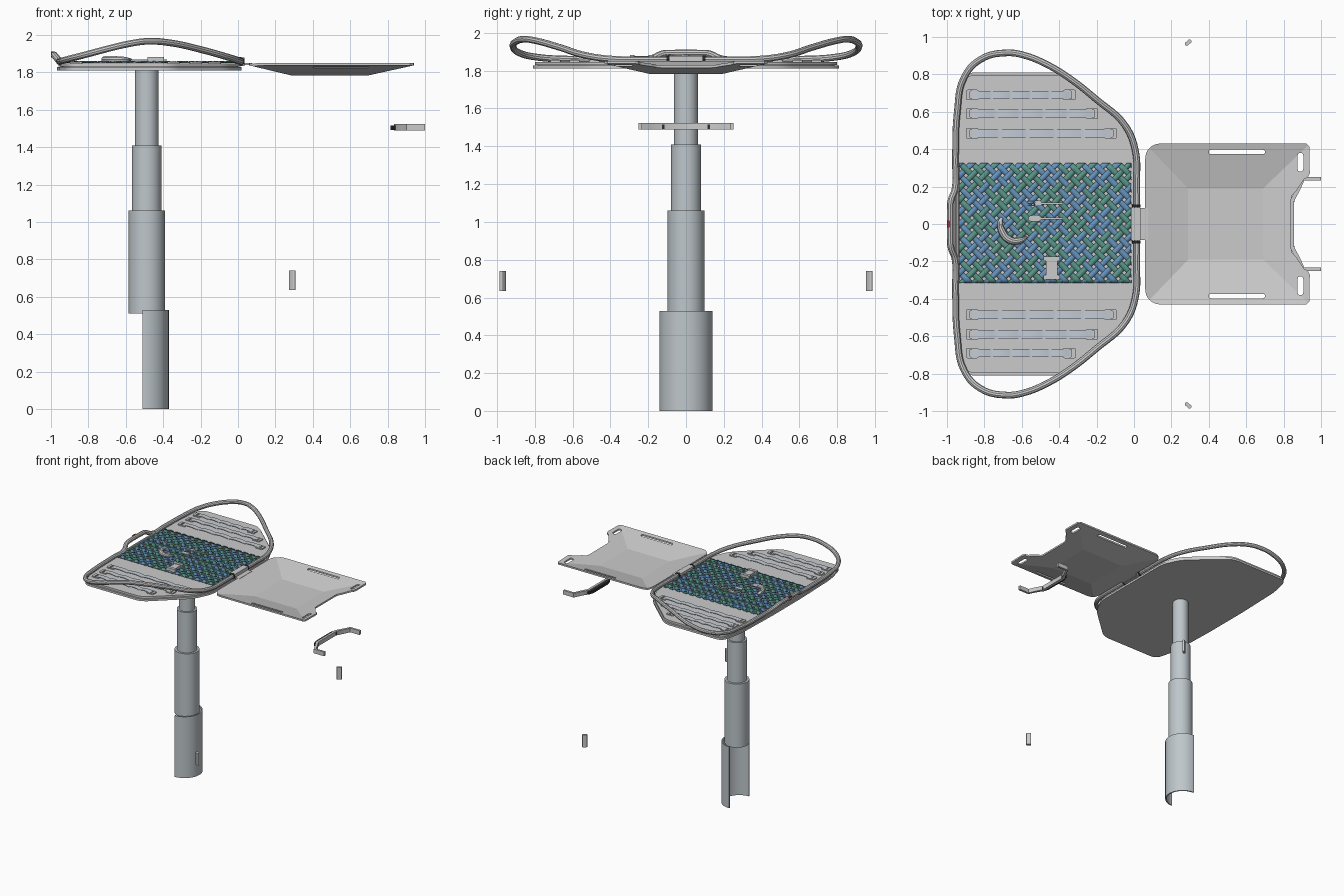
import bpy, bmesh, math
from mathutils import Vector

if "Cube" in bpy.data.objects:
    bpy.data.objects.remove(bpy.data.objects["Cube"])


def mat(name, col):
    m = bpy.data.materials.new(name)
    m.diffuse_color = (*col, 1)
    m.use_nodes = True
    m.node_tree.nodes["Principled BSDF"].inputs["Base Color"].default_value = m.diffuse_color
    return m


BLUE = mat("blue", (0.13, 0.29, 0.50))
GREEN = mat("green", (0.10, 0.30, 0.25))
BLACK = mat("black", (0.03, 0.03, 0.03))
RED = mat("red", (0.40, 0.02, 0.04))
STRAP = mat("strap", (0.55, 0.60, 0.66))
STEEL = mat("steel", (0.52, 0.57, 0.60))


def finish(name, bm, m=None, smooth=True):
    bmesh.ops.recalc_face_normals(bm, faces=bm.faces)
    me = bpy.data.meshes.new(name)
    bm.to_mesh(me)
    bm.free()
    ob = bpy.data.objects.new(name, me)
    bpy.context.collection.objects.link(ob)
    if m:
        me.materials.append(m)
    if smooth:
        bpy.ops.object.select_all(action='DESELECT')
        bpy.context.view_layer.objects.active = ob
        ob.select_set(True)
        bpy.ops.object.shade_smooth_by_angle(angle=math.radians(35))
    return ob


def rounded(pts, r, n=6):
    """Round each corner of a closed 2D outline."""
    out = []
    for i, p in enumerate(pts):
        p, a, b = Vector(p), Vector(pts[i - 1]), Vector(pts[(i + 1) % len(pts)])
        s = p + (a - p).normalized() * min(r, (a - p).length * .49)
        e = p + (b - p).normalized() * min(r, (b - p).length * .49)
        out += [s * (1 - t) ** 2 + p * 2 * t * (1 - t) + e * t * t for t in [k / n for k in range(n + 1)]]
    return out


def rect(x0, x1, y0, y1):
    return [(x0, y0), (x1, y0), (x1, y1), (x0, y1)]


def mirrored(half):
    return half + [(p[0], -p[1], *p[2:]) for p in reversed(half) if abs(p[1]) > 1e-6]


def plate_bm(loops, z0, z1):
    """Flat plate from an outline followed by its holes."""
    bm = bmesh.new()
    edges = []
    for lp in loops:
        vs = [bm.verts.new((p[0], p[1], z0)) for p in lp]
        edges += [bm.edges.new((vs[i - 1], vs[i])) for i in range(len(vs))]
    bmesh.ops.triangle_fill(bm, edges=edges, use_beauty=True)
    ext = bmesh.ops.extrude_face_region(bm, geom=bm.faces[:], use_keep_orig=True)
    bmesh.ops.translate(bm, vec=(0, 0, z1 - z0), verts=[v for v in ext['geom'] if isinstance(v, bmesh.types.BMVert)])
    return bm


def plate(name, loops, z0, z1, m=None):
    return finish(name, plate_bm(loops, z0, z1), m)


def tube(name, pts, r, cyclic=False, m=None, radii=None, auto=True):
    cu = bpy.data.curves.new(name, 'CURVE')
    cu.dimensions, cu.bevel_depth, cu.bevel_resolution, cu.use_fill_caps = '3D', r, 3, True
    cu.resolution_u = 6
    sp = cu.splines.new('BEZIER')
    sp.bezier_points.add(len(pts) - 1)
    for i, (b, p) in enumerate(zip(sp.bezier_points, pts)):
        b.co = p
        b.handle_left_type = b.handle_right_type = 'AUTO' if auto else 'VECTOR'
        b.radius = radii[i] if radii else 1
    sp.use_cyclic_u = cyclic
    tmp = bpy.data.objects.new(name + "_path", cu)
    bpy.context.collection.objects.link(tmp)
    bm = bmesh.new()
    bm.from_mesh(tmp.evaluated_get(bpy.context.evaluated_depsgraph_get()).to_mesh())
    bpy.data.objects.remove(tmp)
    return finish(name, bm, m)


# telescoping column
def circle(cx, r, a0=0, a1=360, n=48):
    return [(cx + r * math.cos(math.radians(a0 + (a1 - a0) * i / n)),
             r * math.sin(math.radians(a0 + (a1 - a0) * i / n))) for i in range(n + (a1 - a0 < 360))]


for name, r, z0, z1 in (("upper", .063, 1.4, 1.815), ("middle", .079, 1.05, 1.41), ("lower", .097, .51, 1.06)):
    plate("column_" + name, [circle(-.488, r)], z0, z1, STEEL)
plate("half_shell_base", [circle(-.51, .14, -90, 90) + circle(-.51, .13, -90, 90)[::-1]], 0, .53, STEEL)

# table board, two layers
half = [(.02, .38), (-.05, .53), (-.36, .81), (-.91, .81), (-.955, .62), (-.968, .2)]
board = rounded(mirrored(half), .06)
plate("board_lower", [board], 1.811, 1.828)
plate("board_upper", [[((p.x + .475) * .985 - .475, p.y * .985) for p in board]], 1.83, 1.846)
plate("board_core", [[((p.x + .475) * .96 - .475, p.y * .97) for p in board]], 1.826, 1.832)

# raised rim tube, bowed up at both ends and bent into a handle on the left
rim = [(.014, 0, 1.858), (.014, .2, 1.858), (.006, .4, 1.862), (-.05, .53, 1.88), (-.2, .665, 1.922),
       (-.36, .79, 1.957), (-.48, .86, 1.966), (-.58, .9, 1.953), (-.68, .915, 1.93), (-.82, .88, 1.893),
       (-.91, .78, 1.87), (-.945, .6, 1.86), (-.955, .35, 1.858), (-.957, .19, 1.862), (-.98, .12, 1.89), (-.982, .08, 1.892)]
tube("rim_tube", mirrored(rim), .018, True)
tube("rim_left_bar", [(-.945, .3, 1.855), (-.945, -.3, 1.855)], .011, auto=False)
plate("red_button", [rounded(rect(-1, -.985, -.02, .02), .004)], 1.88, 1.911, RED)

# woven cloth: two diagonal families of ribbons passing over and under
P, W, N, C = .046, .0145, 13, Vector((-.475, 0, 1.856))
for colour, (cname, cm) in enumerate((("blue", BLUE), ("green", GREEN))):
    bm = bmesh.new()
    for d in (1, -1):
        along, across = Vector((1, d, 0)).normalized(), Vector((1, -d, 0)).normalized()
        for k in range(-N, N + 1):
            if (k // 2) % 2 != colour:
                continue
            prev = None
            for j in range(-N, N + 1):
                c = C + along * j * P + across * k * P + Vector((0, 0, .004 * d * (-1) ** (j + k)))
                cur = [bm.verts.new(c - across * W), bm.verts.new(c + across * W)]
                if prev:
                    bm.faces.new((prev[0], prev[1], cur[1], cur[0]))
                prev = cur
    for co, no in (((-.935, 0, 0), (-1, 0, 0)), ((-.015, 0, 0), (1, 0, 0)), ((0, .325, 0), (0, 1, 0)), ((0, -.315, 0), (0, -1, 0))):
        bmesh.ops.bisect_plane(bm, geom=bm.verts[:] + bm.edges[:] + bm.faces[:], plane_co=co, plane_no=no, clear_outer=True)
    ob = finish("woven_cloth_" + cname, bm, cm)
    s = ob.modifiers.new("thickness", 'SOLIDIFY')
    s.thickness = .003

# elastic straps with end buckles
for s in (1, -1):
    for y, x1 in ((.69, -.32), (.59, -.20), (.485, -.10)):
        y *= s
        for x in (-.865, x1 - .025):
            plate("strap_buckle", [rounded(rect(x - .033, x + .033, y - .028, y + .028), .008, 3),
                                   rounded(rect(x - .012, x + .012, y - .02, y + .02), .005, 3)], 1.845, 1.855)
        bm = bmesh.new()
        x0, L, n = -.865, x1 + .84, 48
        rows = []
        for i in range(n + 1):
            z = 1.8495 + .007 * abs(math.sin(math.pi * 5 * i / n))
            rows.append([bm.verts.new((x0 + L * i / n, y + o, z + h)) for o, h in ((-.022, 0), (.022, 0), (.022, .003), (-.022, .003))])
        for a, b in zip(rows, rows[1:]):
            for q in range(4):
                bm.faces.new((a[q], a[(q + 1) % 4], b[(q + 1) % 4], b[q]))
        bm.faces.new(rows[0])
        bm.faces.new(rows[-1])
        finish("elastic_strap", bm, STRAP)

# things lying on the cloth
tube("banana", [(-.705, .035, 1.868), (-.715, .01, 1.868), (-.705, -.04, 1.868), (-.665, -.085, 1.868), (-.61, -.09, 1.868),
                (-.57, -.068, 1.868)], .02, radii=[.3, .7, 1, 1, .8, .3])
plate("jar_body", [rounded(rect(-.47, -.41, -.285, -.18), .01)], 1.855, 1.877)
for y in (-.285, -.185):
    plate("jar_cap", [rounded(rect(-.485, -.395, y - .012, y + .012), .006)], 1.854, 1.882)
for name, y in (("fork", .11), ("spoon", .03)):
    plate(name + "_handle", [rounded(rect(-.5, -.38, y - .006, y + .006), .005)], 1.862, 1.868)
plate("spoon_bowl", [rounded(rect(-.565, -.495, .013, .047), .025)], 1.862, 1.869)
plate("fork_head", [rounded(rect(-.53, -.495, .095, .125), .01)], 1.862, 1.868)
for y in (.098, .11, .122):
    plate("fork_tine", [rect(-.57, -.525, y - .003, y + .003)], 1.862, 1.868)

# hinge between table and tray
plate("hinge_block", [rounded(rect(-.015, .035, -.09, .09), .01)], 1.835, 1.878)
plate("hinge_plate", [rect(.03, .075, -.085, .085)], 1.838, 1.85)
for y in (-.095, .095):
    tube("hinge_clamp", [(.012, y - .008, 1.858), (.012, y + .008, 1.858)], .024, m=BLACK, auto=False)

# folding tray with sunken centre, slots and a notched outer edge
half = rounded([(.06, .43), (.06, -.43)], .0, 1)
left = [Vector((.06 + .08 - .08 * math.sin(t), .35 + .08 * math.cos(t))) for t in [math.pi / 2 * (1 - k / 8) for k in range(9)]]
right = [(.92, .43), (.937, .415), (.94, .27), (.93, .25), (.91, .24), (.87, .18), (.845, .155), (.84, .13)]
outline = mirrored([(p.x, p.y) for p in left] + right)
holes = []
for s in (1, -1):
    holes.append(rounded(rect(.4, .7, .385 * s - .012, .385 * s + .012), .012, 4))
    holes.append(rounded(rect(.875, .905, .33 * s - .05, .33 * s + .05), .014, 4))
bm = plate_bm([outline] + holes, 1.837, 1.851)
cuts = [((.29, 0), (1, 0)), ((.69, 0), (1, 0)), ((0, .19), (0, 1)), ((0, -.19), (0, 1))]
for s in (1, -1):
    cuts += [((.29, .19 * s), (.24, .23 * s)), ((.69, .19 * s), (.24, -.25 * s))]
for co, no in cuts:
    bmesh.ops.bisect_plane(bm, geom=bm.verts[:] + bm.edges[:] + bm.faces[:], plane_co=(*co, 0), plane_no=Vector((*no, 0)).normalized())
for v in bm.verts:
    x, y, _ = v.co
    v.co.z -= .055 * max(0, min(1, (x - .06) / .23, (.94 - x) / .25, (.43 - abs(y)) / .24))
finish("folding_tray", bm, smooth=False)

# loose carry bar and two side clips
mid = [(1, .25), (.9, .25), (.875, .2), (.835, .13)]
inner = [(1, .232), (.91, .232), (.892, .19), (.855, .12)]
plate("carry_bar", [mirrored(mid) + mirrored(inner)[::-1]], 1.488, 1.524)
plate("carry_bar_grip", [rounded(mirrored([(.83, .15), (.815, .1)])[0:2] + [(.815, -.1), (.83, -.15), (.862, -.13), (.85, -.1), (.85, .1), (.862, .13)], .01, 3)],
      1.492, 1.515, BLACK)
for s in (1, -1):
    ob = plate("side_clip", [rounded(rect(-.02, .02, -.01, .01), .009, 4)], .635, .74)
    ob.location = (.29, .97 * s, 0)
    ob.rotation_euler = (0, 0, math.radians(40 * s))
